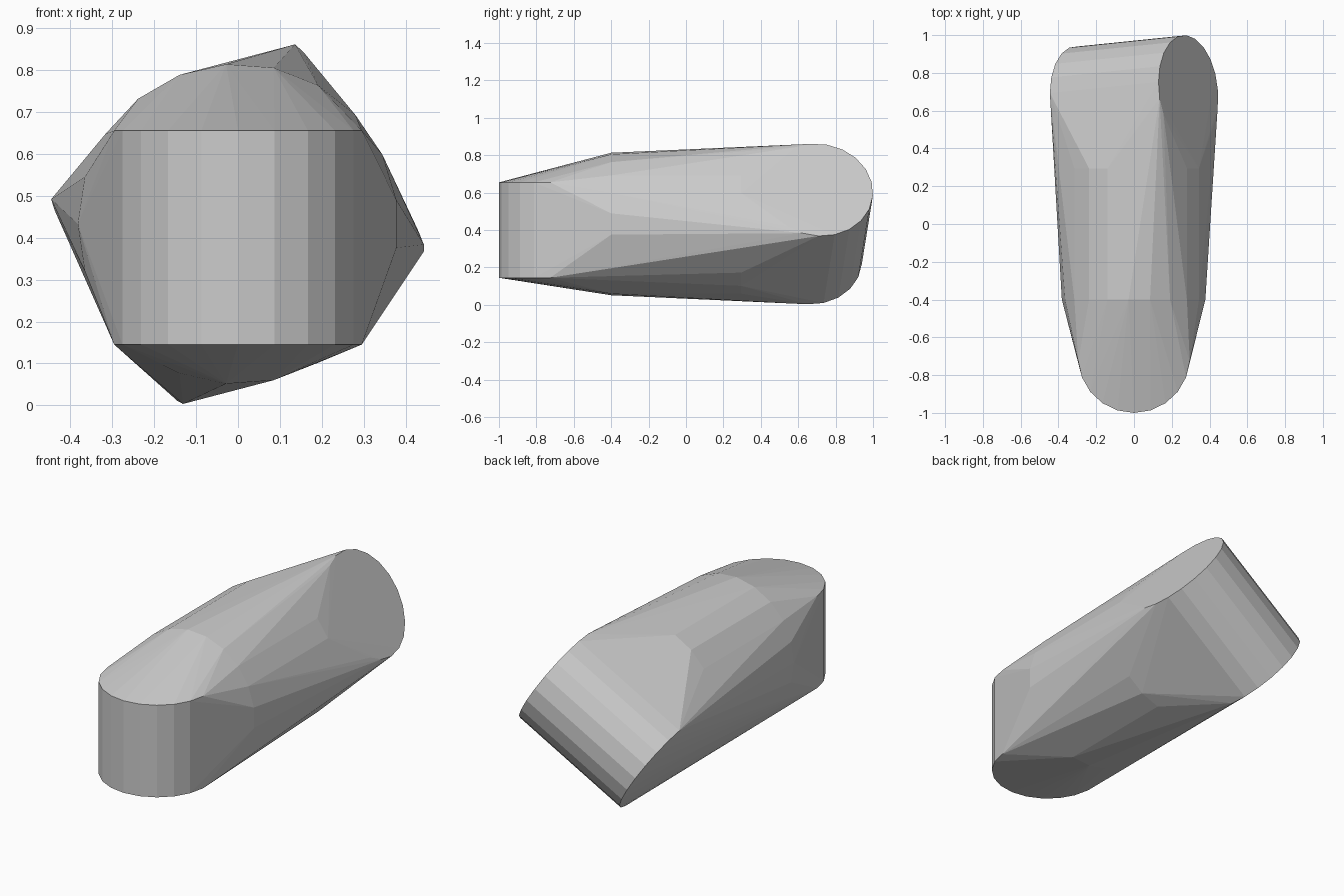
import bpy, bmesh
from math import cos, sin, tau
from mathutils import Vector

if "Cube" in bpy.data.objects:
    bpy.data.objects.remove(bpy.data.objects["Cube"])

SIDES = 21


def add_drum(bm, end_a, end_b, radius, start):
    """Points of a round drum between two centres; 'start' aims its first corner."""
    a, b = Vector(end_a), Vector(end_b)
    axis = (b - a).normalized()
    u = Vector(start)
    u = (u - axis * u.dot(axis)).normalized()
    v = axis.cross(u)
    for centre in (a, b):
        for i in range(SIDES):
            t = tau * i / SIDES
            bm.verts.new(centre + radius * (u * cos(t) + v * sin(t)))


bm = bmesh.new()
# upright drum at the front
add_drum(bm, (0, -0.704, 0.145), (0, -0.704, 0.655), 0.296, (0, -1, 0))
# lengthwise drum in the middle
add_drum(bm, (0, -0.4, 0.4325), (0, 0.295, 0.4325), 0.382, (-1, 0, 0))
# tilted cross drum at the back
add_drum(bm, (-0.2875, 0.65, 0.25), (0.2875, 0.709, 0.615), 0.292, (0.315, 0, -0.49))

# stretch one tight skin over the three drums
hull = bmesh.ops.convex_hull(bm, input=bm.verts[:])
inside = {g for g in hull["geom_interior"] + hull["geom_unused"]
          if isinstance(g, bmesh.types.BMVert)}
bmesh.ops.delete(bm, geom=list(inside), context='VERTS')
bmesh.ops.dissolve_limit(bm, angle_limit=0.01, verts=bm.verts[:], edges=bm.edges[:])
bmesh.ops.recalc_face_normals(bm, faces=bm.faces[:])

mesh = bpy.data.meshes.new("hull_body")
bm.to_mesh(mesh)
bm.free()
body = bpy.data.objects.new("hull_body", mesh)
bpy.context.collection.objects.link(body)
